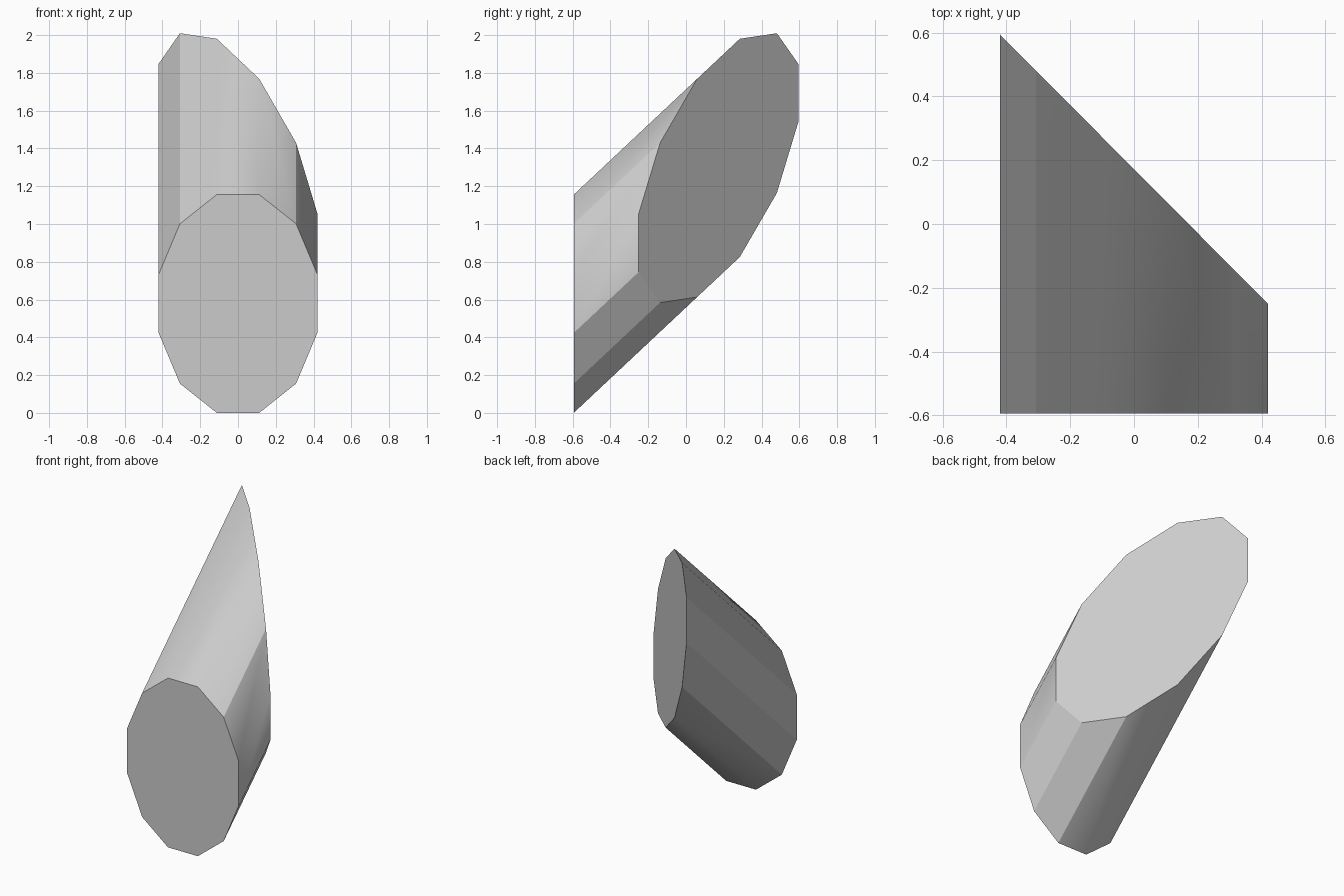
import bpy
import bmesh
from math import cos, sin, radians

if "Cube" in bpy.data.objects:
    bpy.data.objects.remove(bpy.data.objects["Cube"], do_unlink=True)

SIDES = 12
RX, RZ = 0.435, 0.598      # upright section of the slanted tube
CENTRE_Z = 0.578
FRONT_Y = -0.594
RISE = 0.9385              # climb per unit of depth
SOFT_EDGES = {2, 3, 0, 8}  # corners that are shaded smoothly

mat = bpy.data.materials.new("plain grey")
mat.use_nodes = True
grey = (0.6, 0.6, 0.6, 1)
mat.diffuse_color = grey
mat.node_tree.nodes["Principled BSDF"].inputs["Base Color"].default_value = grey

# Front ring stands upright, back ring follows the mitre plane
bm = bmesh.new()
front, back = [], []
for i in range(SIDES):
    a = radians(15 + 360 / SIDES * i)
    x, z = RX * cos(a), CENTRE_Z + RZ * sin(a)
    y = 0.172 - 1.005 * x
    front.append(bm.verts.new((x, FRONT_Y, z)))
    back.append(bm.verts.new((x, y, z + RISE * (y - FRONT_Y))))

# Tube walls
for i in range(SIDES):
    j = (i + 1) % SIDES
    bm.faces.new((front[i], front[j], back[j], back[i])).smooth = True

# End caps
bm.faces.new(front)
bm.faces.new(back)
bmesh.ops.recalc_face_normals(bm, faces=bm.faces[:])

# Crisp rims and most long corners, soft shading on the rest
soft = {bm.edges.get((front[i], back[i])) for i in SOFT_EDGES}
for e in bm.edges:
    e.smooth = e in soft

mesh = bpy.data.meshes.new("mitred_tube")
bm.to_mesh(mesh)
bm.free()
mesh.materials.append(mat)
obj = bpy.data.objects.new("mitred_tube", mesh)
bpy.context.collection.objects.link(obj)
